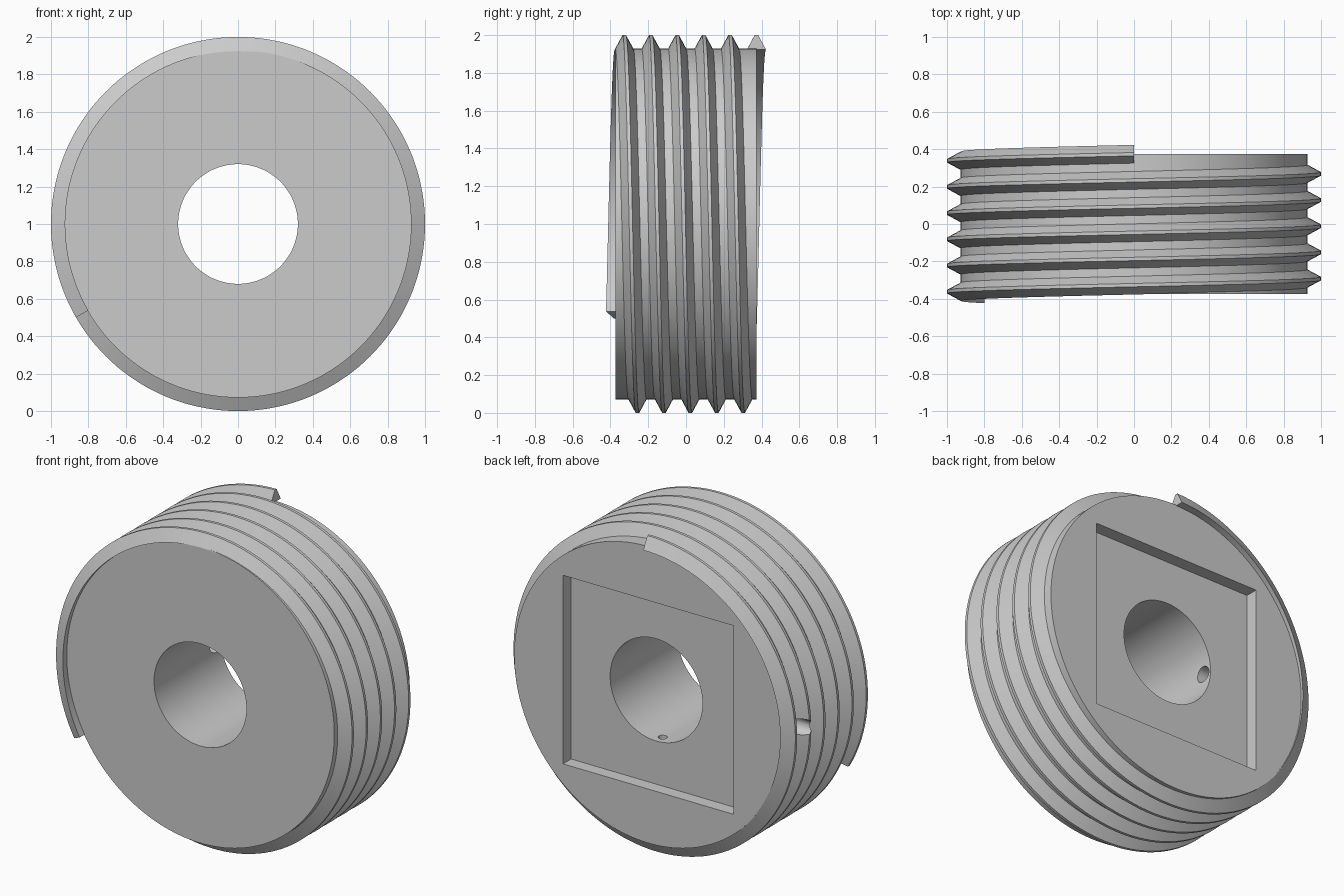
import bpy, bmesh, math
from mathutils import Matrix, Vector

if "Cube" in bpy.data.objects:
    bpy.data.objects.remove(bpy.data.objects["Cube"], do_unlink=True)

BODY_R, CREST_R, BORE_R = 0.928, 1.0, 0.32
HALF = 0.3735            # half the body length
PITCH = 0.14
SEGS = 144               # segments per turn
HOLE_Y = 0.23

grey = bpy.data.materials.new("plain_grey")
grey.use_nodes = True
COLOUR = (0.6, 0.6, 0.6, 1.0)
grey.diffuse_color = COLOUR
grey.node_tree.nodes["Principled BSDF"].inputs["Base Color"].default_value = COLOUR


def add_object(name, bm):
    bmesh.ops.recalc_face_normals(bm, faces=bm.faces[:])
    mesh = bpy.data.meshes.new(name)
    bm.to_mesh(mesh)
    bm.free()
    mesh.materials.append(grey)
    ob = bpy.data.objects.new(name, mesh)
    bpy.context.collection.objects.link(ob)
    return ob


def ring_point(turn, radius, y):
    """Point at a fraction of a turn, clockwise from the top as seen from the front."""
    a = turn * math.tau
    return Vector((radius * math.sin(a), y, 1 + radius * math.cos(a)))


def sweep(name, profile, turns, start, rise, closed):
    """Sweep a closed (radius, y) profile around the y axis, rising along y per turn."""
    bm = bmesh.new()
    steps = round(turns * SEGS)
    count = steps if closed else steps + 1
    rows = []
    for i in range(count):
        t = i / SEGS
        rows.append([bm.verts.new(ring_point(start + t, r, y + rise * t)) for r, y in profile])
    n = len(profile)
    for i in range(steps):
        a, b = rows[i], rows[(i + 1) % count]
        for j in range(n):
            k = (j + 1) % n
            bm.faces.new((a[j], a[k], b[k], b[j]))
    if not closed:
        bm.faces.new(rows[0])
        bm.faces.new(rows[-1])
    return add_object(name, bm)


def drill(name, radius, direction, near, far):
    """Round cutter running outwards from the axis."""
    d = Vector(direction)
    bm = bmesh.new()
    turn = d.to_track_quat("Z", "Y").to_matrix().to_4x4()
    mid = Vector((0, HOLE_Y, 1)) + d * (near + far) / 2
    bmesh.ops.create_cone(bm, cap_ends=True, segments=32, radius1=radius, radius2=radius,
                          depth=far - near, matrix=Matrix.Translation(mid) @ turn)
    return add_object(name, bm)


def cut(target, cutter):
    mod = target.modifiers.new("cut", "BOOLEAN")
    mod.operation = "DIFFERENCE"
    mod.solver = "EXACT"
    mod.object = cutter
    bpy.context.view_layer.objects.active = target
    bpy.ops.object.modifier_apply(modifier=mod.name)


# Thick ring with the central bore
body = sweep("ring_body", [(BORE_R, -HALF), (BODY_R, -HALF), (BODY_R, HALF), (BORE_R, HALF)],
             1, 0, 0, True)

# Raised helical thread, ending at the top of the back
TURNS = 16 / 3
thread = sweep("screw_thread",
               [(BODY_R - 0.004, -HALF - 0.05), (CREST_R, -HALF - 0.009),
                (CREST_R, -HALF + 0.009), (BODY_R - 0.004, -HALF + 0.05)],
               TURNS, -TURNS, PITCH, False)

# Square recess in the back face
bm = bmesh.new()
bmesh.ops.create_cube(bm, size=1, matrix=Matrix.Translation((0, HALF + 0.02, 1))
                      @ Matrix.Diagonal((1.18, 0.2, 1.18, 1)))
recess = add_object("recess_cutter", bm)

# Radial holes: a through hole on one side and a small one at the bottom of the bore
side_hole = drill("side_hole_cutter", 0.05, (-1, 0, 0), 0.1, 1.2)
small_hole = drill("small_hole_cutter", 0.026, (0, 0, -1), 0.1, 0.55)

for cutter in (recess, side_hole, small_hole):
    cut(body, cutter)
cut(thread, side_hole)
for cutter in (recess, side_hole, small_hole):
    bpy.data.objects.remove(cutter, do_unlink=True)

# Smooth round walls with crisp edges
bpy.ops.object.select_all(action="DESELECT")
for ob in (body, thread):
    ob.select_set(True)
bpy.context.view_layer.objects.active = body
bpy.ops.object.shade_smooth_by_angle(angle=math.radians(30))
